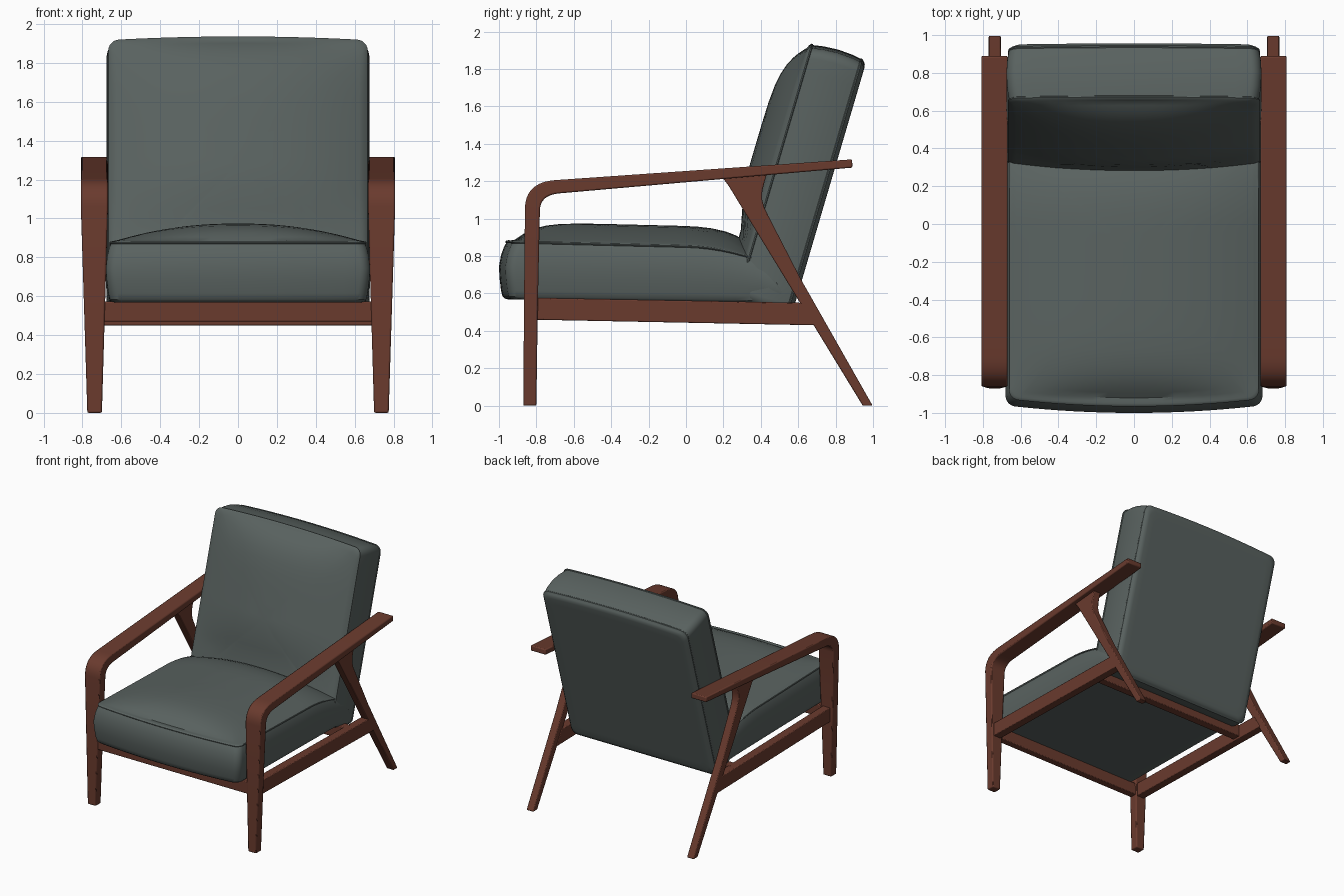
import bpy, bmesh, math
from mathutils import Vector

if "Cube" in bpy.data.objects:
    bpy.data.objects.remove(bpy.data.objects["Cube"])


def material(name, rgb):
    m = bpy.data.materials.new(name)
    m.diffuse_color = (*rgb, 1)
    m.use_nodes = True
    m.node_tree.nodes["Principled BSDF"].inputs["Base Color"].default_value = m.diffuse_color
    return m


WOOD = material("reddish wood", (0.144, 0.043, 0.027))
CLOTH = material("grey green upholstery", (0.100, 0.122, 0.116))


def finish(name, bm, mat, mirror=False, bevel=0.0):
    bmesh.ops.recalc_face_normals(bm, faces=bm.faces)
    mesh = bpy.data.meshes.new(name)
    bm.to_mesh(mesh)
    bm.free()
    mesh.materials.append(mat)
    ob = bpy.data.objects.new(name, mesh)
    bpy.context.collection.objects.link(ob)
    bpy.ops.object.select_all(action='DESELECT')
    ob.select_set(True)
    bpy.context.view_layer.objects.active = ob
    bpy.ops.object.shade_smooth_by_angle(angle=math.radians(35))
    if mirror:
        ob.modifiers.new("mirror", 'MIRROR')
    if bevel:
        b = ob.modifiers.new("bevel", 'BEVEL')
        b.width, b.segments = bevel, 2
        b.limit_method, b.angle_limit = 'ANGLE', math.radians(35)
    return ob


def extrude_profile(name, pts, x0, x1, mirror=False):
    """Side profile of (y, z) points, extruded along x."""
    bm = bmesh.new()
    face = bm.faces.new([bm.verts.new((x0, y, z)) for y, z in pts])
    ext = bmesh.ops.extrude_face_region(bm, geom=[face])
    for v in ext["geom"]:
        if isinstance(v, bmesh.types.BMVert):
            v.co.x = x1
    return finish(name, bm, WOOD, mirror, 0.006)


def bezier(a, b, c, t):
    return tuple((1 - t) ** 2 * p + 2 * t * (1 - t) * q + t * t * r for p, q, r in zip(a, b, c))


def outline(a, b, r, bulge):
    """Rounded rectangle with bowed ends, as a dense loop of points."""
    corners = []
    for k, (sx, sy) in enumerate([(1, 1), (-1, 1), (-1, -1), (1, -1)]):
        for i in range(7):
            t = math.radians(90 * k + 15 * i)
            corners.append(Vector((sx * (a - r) + r * math.cos(t), sy * (b - r) + r * math.sin(t))))
    pts = []
    for i, p in enumerate(corners):
        q = corners[(i + 1) % len(corners)]
        n = 16 if i % 7 == 6 else 1
        pts += [p.lerp(q, j / n) for j in range(n)]
    for p in pts:
        bow = bulge[1] if p.y > 0 else bulge[0]
        p.y += p.y / b * bow * (1 - min(1, abs(p.x) / a) ** 2)
    return pts


def cushion(name, a, b, r, bulge, layers, crown, power, place):
    """Stack of outline rings (outset, height fraction), then a domed top."""
    bm = bmesh.new()
    rings = []
    first = outline(a + layers[0][0], b + layers[0][0], r, bulge)
    for s in (0.3, 0.65, 0.92):
        rings.append([(p.x * s, p.y * s, layers[0][1], 0) for p in first])
    for out, t in layers:
        rings.append([(p.x, p.y, t, 0) for p in outline(a + out, b + out, r, bulge)])
    top = outline(a + layers[-1][0], b + layers[-1][0], r, bulge)
    for s in (0.985, 0.96, 0.925, 0.88, 0.82, 0.74, 0.64, 0.5, 0.34, 0.17):
        ring = []
        for p in top:
            u, v = min(1, abs(p.x * s) / a), min(1, abs(p.y * s) / b)
            ring.append((p.x * s, p.y * s, 1, crown * (1 - u ** 2.2) * (1 - v ** power)))
        rings.append(ring)
    vr = [[bm.verts.new(place(*c)) for c in ring] for ring in rings]
    n = len(top)
    for r0, r1 in zip(vr, vr[1:]):
        for i in range(n):
            j = (i + 1) % n
            bm.faces.new((r0[i], r0[j], r1[j], r1[i]))
    for ring, co in ((vr[0], place(0, 0, layers[0][1], 0)), (vr[-1], place(0, 0, 1, crown))):
        c = bm.verts.new(co)
        for i in range(n):
            bm.faces.new((ring[i], ring[(i + 1) % n], c))
    return finish(name, bm, CLOTH)


# Seat cushion: sloping base, drooping towards the back, piped top edge
def place_seat(x, y, t, h):
    y -= 0.1775
    lo = 0.568 - 0.013 * (y + 0.97)
    yy = y * (1 - 0.3 * t) if y > 0 else y * (1 - 0.02 * t ** 4)
    hi = 0.885 - 0.025 * (yy + 0.96) - 0.45 * max(0, yy) ** 2
    return (x, yy, lo + (hi - lo) * t + h)


cushion("seat_cushion", 0.653, 0.7575, 0.05, (0.04, 0),
        [(-0.025, 0), (-0.006, 0.015), (0.006, 0.05), (0.014, 0.15), (0.022, 0.35), (0.027, 0.55),
         (0.020, 0.75), (0.010, 0.89), (0.002, 0.95), (0.007, 0.96), (0.009, 0.975), (0.005, 0.992),
         (-0.004, 1.0)],
        0.1, 7, place_seat)

# Back cushion: reclined box with domed front and piping front and rear
UP = Vector((0, 0.2825, 0.9593))
FORWARD = Vector((0, -0.9593, 0.2825))


def place_back(x, y, t, h):
    h *= 1 - 0.42 * min(1, max(0, 0.02 - y) / 0.34) ** 2
    return Vector((x, 0.567, 0.492)) + UP * (y + 0.695) + FORWARD * (0.32 * t + h)


cushion("back_cushion", 0.662, 0.695, 0.055, (0, 0.02),
        [(-0.04, 0), (-0.022, 0.01), (-0.010, 0.035), (-0.003, 0.06), (0.003, 0.07), (0.004, 0.09),
         (0.001, 0.105), (0.009, 0.25), (0.014, 0.5), (0.009, 0.75), (-0.001, 0.93), (0.004, 0.94),
         (0.005, 0.96), (-0.001, 0.98), (-0.012, 1.0)],
        0.122, 6, place_back)

# Arm and front leg in one bent piece, tapering towards the foot
sections = [((-0.87, 0), (-0.80, 0)), ((-0.866, 0.55), (-0.792, 0.55))]
for i in range(11):
    t = i / 10
    sections.append((bezier((-0.861, 1.06), (-0.855, 1.195), (-0.70, 1.206), t),
                     bezier((-0.781, 1.05), (-0.775, 1.126), (-0.68, 1.135), t)))
sections.append(((0.888, 1.317), (0.89, 1.273)))
bm = bmesh.new()
loops = []
for outer, inner in sections:
    k = min(1, outer[1] / 1.06)
    x0, x1 = 0.70 - 0.031 * k, 0.775 + 0.033 * k
    loops.append([bm.verts.new((x, *p)) for x, p in
                  ((x0, outer), (x1, outer), (x1, inner), (x0, inner))])
for l0, l1 in zip(loops, loops[1:]):
    for i in range(4):
        j = (i + 1) % 4
        bm.faces.new((l0[i], l0[j], l1[j], l1[i]))
bm.faces.new(loops[0])
bm.faces.new(loops[-1])
finish("arm_and_front_leg", bm, WOOD, True, 0.008)

# Slanted rear legs, flared where they meet the arms
extrude_profile("rear_leg", [
    (0.19, 1.225), (0.225, 1.18), (0.25, 1.14), (0.28, 1.09), (0.945, 0), (0.998, 0),
    (0.615, 0.675), (0.44, 1.015), (0.418, 1.06), (0.406, 1.105), (0.408, 1.15), (0.418, 1.19),
    (0.435, 1.25)], 0.705, 0.77, True)

# Seat frame rails
extrude_profile("side_rail", [(-0.82, 0.577), (0.63, 0.55), (0.70, 0.43), (-0.82, 0.46)],
                0.70, 0.77, True)
extrude_profile("front_rail", [(-0.86, 0.572), (-0.80, 0.572), (-0.80, 0.47), (-0.86, 0.47)],
                -0.71, 0.71)
extrude_profile("rear_rail", [(0.38, 0.555), (0.45, 0.555), (0.45, 0.45), (0.38, 0.45)],
                -0.72, 0.72)
